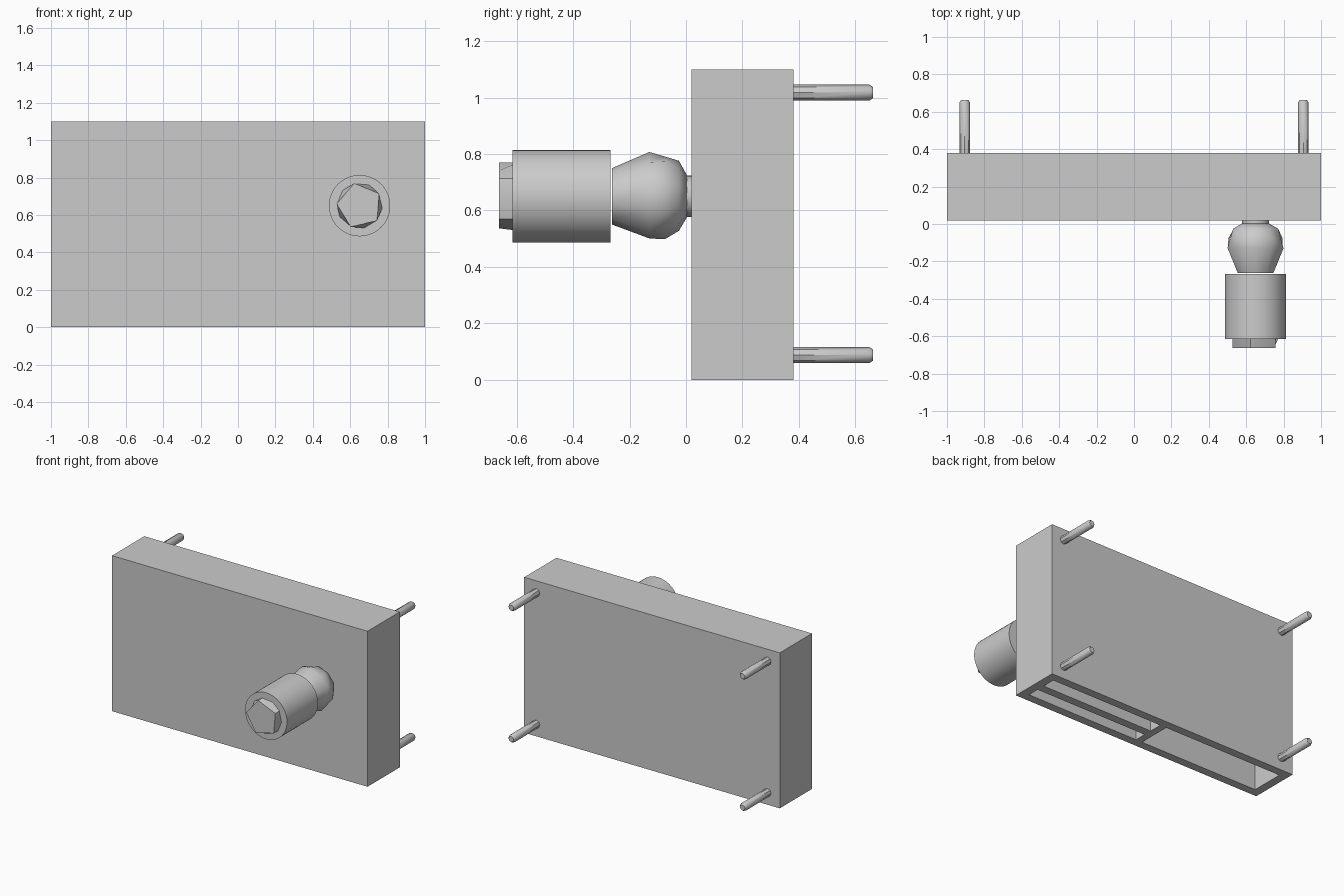
import bpy, bmesh, math

if "Cube" in bpy.data.objects:
    bpy.data.objects.remove(bpy.data.objects["Cube"])

def new_object(name, bm, smooth=None):
    bmesh.ops.recalc_face_normals(bm, faces=bm.faces)
    me = bpy.data.meshes.new(name)
    bm.to_mesh(me)
    bm.free()
    ob = bpy.data.objects.new(name, me)
    bpy.context.collection.objects.link(ob)
    if smooth:
        bpy.ops.object.select_all(action='DESELECT')
        bpy.context.view_layer.objects.active = ob
        ob.select_set(True)
        bpy.ops.object.shade_smooth_by_angle(angle=math.radians(smooth))
    return ob

def add_box(bm, lo, hi):
    vs = bmesh.ops.create_cube(bm, size=1)['verts']
    for v in vs:
        v.co = [(a + b) / 2 + c * (b - a) for a, b, c in zip(lo, hi, v.co)]

def lathe_y(name, cx, cz, rings, sides, start=90, smooth=40):
    """Capped rings along y; each ring is (y, radius on even points, radius on odd points)."""
    bm = bmesh.new()
    loops = []
    for y, even, odd in rings:
        loop = []
        for i in range(sides):
            a = math.radians(start) + math.tau * i / sides
            r = odd if i % 2 else even
            loop.append(bm.verts.new((cx + r * math.cos(a), y, cz + r * math.sin(a))))
        loops.append(loop)
    for a, b in zip(loops, loops[1:]):
        for i in range(sides):
            j = (i + 1) % sides
            bm.faces.new((a[i], a[j], b[j], b[i]))
    bm.faces.new(loops[0])
    bm.faces.new(loops[-1])
    return new_object(name, bm, smooth)

# Box body
bm = bmesh.new()
add_box(bm, (-1, 0.02, 0), (1, 0.38, 1.10))
body = new_object("box_body", bm)

# Compartments open at the bottom: one wide, two narrow slots
bm = bmesh.new()
add_box(bm, (-0.94, 0.08, -0.1), (0.0, 0.32, 1.04))
for y0, y1 in ((0.08, 0.165), (0.225, 0.32)):
    add_box(bm, (0.05, y0, -0.1), (0.94, y1, 1.04))
cutter = new_object("compartment_cutter", bm)
cutter.hide_render = True
mod = body.modifiers.new("compartments", 'BOOLEAN')
mod.operation = 'DIFFERENCE'
mod.solver = 'EXACT'
mod.object = cutter
bpy.context.view_layer.objects.active = body
bpy.ops.object.modifier_apply(modifier=mod.name)
bpy.data.objects.remove(cutter)

# Mounting pegs on the back
for side, x in (("left", -0.905), ("right", 0.905)):
    for level, z in (("lower", 0.0875), ("upper", 1.0175)):
        lathe_y(f"{side}_{level}_peg", x, z,
                [(0.37, 0.028, 0.028), (0.65, 0.028, 0.028), (0.662, 0.02, 0.02)], 8)

# Knob: neck, faceted ball, barrel and five-sided end cap
KX = KZ = 0.65
lathe_y("knob_neck", KX, KZ, [(-0.01, 0.073, 0.073), (0.03, 0.073, 0.073)], 32)
lathe_y("knob_ball", KX, KZ,
        [(-0.262, 0.100, 0.100), (-0.13, 0.157, 0.149), (-0.075, 0.141, 0.152),
         (-0.025, 0.126, 0.122), (0.003, 0.075, 0.075)], 10)
lathe_y("knob_barrel", KX, KZ, [(-0.615, 0.164, 0.164), (-0.268, 0.164, 0.164)], 48)
lathe_y("knob_end_cap", KX, KZ,
        [(-0.662, 0.123, 0.0995), (-0.61, 0.123, 0.123)], 10, start=103)
